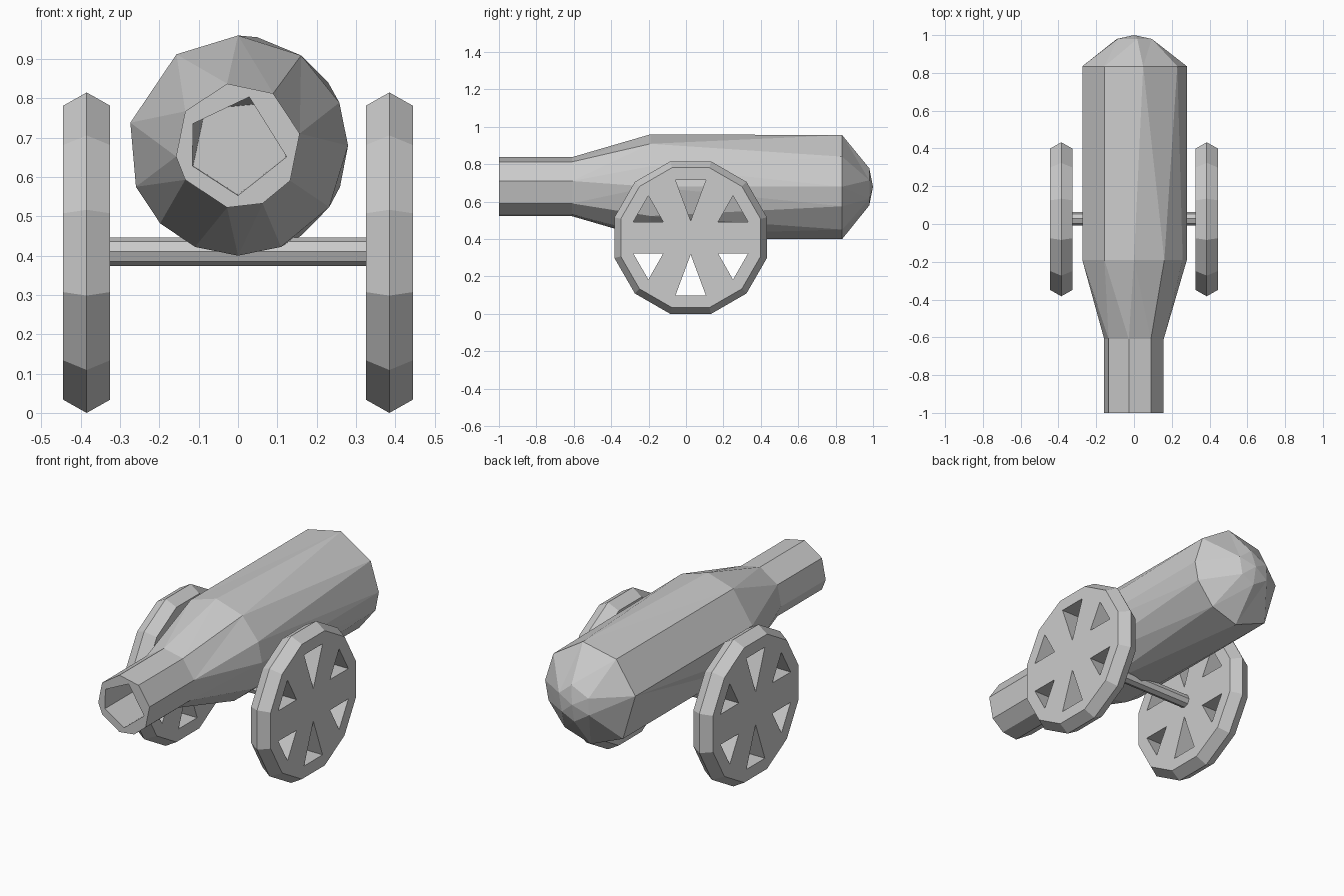
import bpy, bmesh
from math import sin, cos, tau, radians

if "Cube" in bpy.data.objects:
    bpy.data.objects.remove(bpy.data.objects["Cube"])


def add_object(name, bm, location=(0, 0, 0)):
    bmesh.ops.recalc_face_normals(bm, faces=bm.faces)
    mesh = bpy.data.meshes.new(name)
    bm.to_mesh(mesh)
    bm.free()
    ob = bpy.data.objects.new(name, mesh)
    ob.location = location
    bpy.context.collection.objects.link(ob)
    return ob


def bridge(bm, a, b):
    """Join two rings of (angle, vert) whose counts may differ."""
    i = j = 0
    na, nb = len(a), len(b)
    ang = lambda ring, k: ring[k % len(ring)][0] + 360 * (k // len(ring))
    while i < na or j < nb:
        va, vb = a[i % na][1], b[j % nb][1]
        if j >= nb or (i < na and ang(a, i + 1) <= ang(b, j + 1)):
            i += 1
            bm.faces.new((va, a[i % na][1], vb))
        else:
            j += 1
            bm.faces.new((va, b[j % nb][1], vb))


# Barrel: irregular low-poly rings as (y, radius, angles), bore floor to rear dome
neck = [11, 56, 100, 147, 190, 213, 260, 293, 326]
shoulder = [0, 23, 55, 90, 124, 168, 202, 225, 247, 270, 293, 326]
rear = [0, 35, 80, 124, 168, 225, 270, 305, 338]
sections = [
    (-0.60, 0.125, [59, 132, 204, 270, 347]),
    (-1.00, 0.127, [77, 154, 204, 270, 347]),
    (-1.00, 0.16, neck),
    (-0.61, 0.16, neck),
    (-0.19, 0.28, shoulder),
    (0.835, 0.28, rear),
    (0.98, 0.10, [20, 80, 150, 205, 270, 320]),
]
bm = bmesh.new()
rings = []
for y, r, angles in sections:
    rings.append([(a, bm.verts.new((r * cos(radians(a)), y, 0.68 + r * sin(radians(a)))))
                  for a in angles])
for a, b in zip(rings, rings[1:]):
    bridge(bm, a, b)
bm.faces.new([v for _, v in rings[0]])
tip = bm.verts.new((0, 1.0, 0.68))
last = [v for _, v in rings[-1]]
for k, v in enumerate(last):
    bm.faces.new((v, last[(k + 1) % len(last)], tip))
bmesh.ops.dissolve_limit(bm, angle_limit=radians(1), verts=bm.verts, edges=bm.edges)
add_object("barrel", bm)

# Axle
bm = bmesh.new()
ends = [[bm.verts.new((x, 0.028 + 0.036 * cos(tau * k / 8), 0.41 + 0.036 * sin(tau * k / 8)))
         for k in range(8)] for x in (-0.33, 0.33)]
for k in range(8):
    n = (k + 1) % 8
    bm.faces.new((ends[0][k], ends[0][n], ends[1][n], ends[1][k]))
for end in ends:
    bm.faces.new(end)
add_object("axle", bm)

# Wheel: twelve-sided disc with a ridged rim
bm = bmesh.new()
discs = [[bm.verts.new((x, r * cos(tau * (k + 0.5) / 12), r * sin(tau * (k + 0.5) / 12)))
          for k in range(12)] for x, r in ((-0.06, 0.387), (0, 0.422), (0.06, 0.387))]
for a, b in zip(discs, discs[1:]):
    for k in range(12):
        n = (k + 1) % 12
        bm.faces.new((a[k], a[n], b[n], b[k]))
bm.faces.new(discs[0])
bm.faces.new(discs[-1])
wheel = add_object("wheel_right", bm, (0.385, 0.025, 0.4075))

# Six triangular openings cut between the spokes
bm = bmesh.new()
for k in range(6):
    t = tau * (k + 0.5) / 6
    inner = 0.09 if k in (1, 4) else 0.17
    tri = [(inner, 0), (0.308, -0.081), (0.308, 0.081)]
    tri = [(u * cos(t) - v * sin(t), u * sin(t) + v * cos(t)) for u, v in tri]
    lo, hi = [[bm.verts.new((x, *p)) for p in tri] for x in (-0.1, 0.1)]
    bm.faces.new(lo)
    bm.faces.new(hi)
    for i in range(3):
        n = (i + 1) % 3
        bm.faces.new((lo[i], lo[n], hi[n], hi[i]))
cutter = add_object("spoke_cutter", bm, wheel.location)
cutter.hide_render = True
mod = wheel.modifiers.new("openings", 'BOOLEAN')
mod.operation = 'DIFFERENCE'
mod.solver = 'EXACT'
mod.object = cutter
bpy.context.view_layer.update()
cut = bpy.data.meshes.new_from_object(wheel.evaluated_get(bpy.context.evaluated_depsgraph_get()))
wheel.modifiers.clear()
wheel.data = cut
bpy.data.objects.remove(cutter)

# Matching wheel on the other side
left = bpy.data.objects.new("wheel_left", cut)
left.location = (-0.385, 0.025, 0.4075)
bpy.context.collection.objects.link(left)
